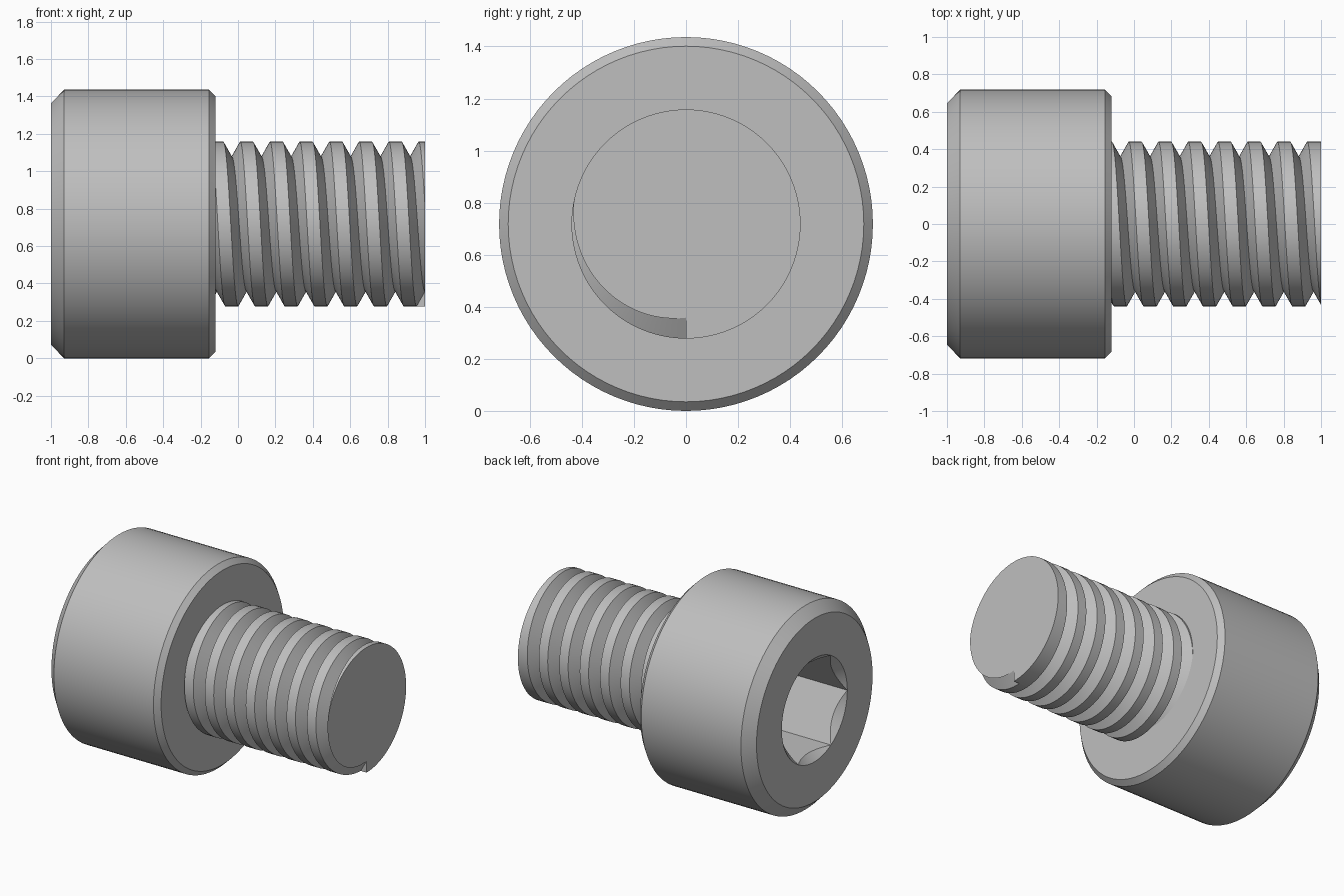
import bpy, bmesh
from math import pi, sin, cos, radians

old = bpy.data.objects.get("Cube")
if old:
    bpy.data.objects.remove(old, do_unlink=True)

SIDES = 96
HEAD_R = 0.718            # head radius, also the height of the axis
CREST_R, ROOT_R = 0.44, 0.36
PITCH, HALF_V = 0.159, 0.045
TURNS = 8
SOCKET_R, SOCKET_DEPTH = 0.364, 0.44

steel = bpy.data.materials.new("grey steel")
steel.use_nodes = True
grey = (0.52, 0.52, 0.52, 1)
steel.diffuse_color = grey
steel.node_tree.nodes["Principled BSDF"].inputs["Base Color"].default_value = grey


def ring_point(bm, x, r, a):
    """Vertex at radius r; the angle runs from the bottom towards the front."""
    return bm.verts.new((x, -r * sin(a), HEAD_R - r * cos(a)))


def skin(bm, columns):
    """Join neighbouring columns of vertices with quads."""
    for c, d in zip(columns, columns[1:]):
        for i in range(len(c) - 1):
            bm.faces.new((c[i], c[i + 1], d[i + 1], d[i]))


def finish(bm, name):
    bmesh.ops.remove_doubles(bm, verts=bm.verts, dist=0.0001)
    bmesh.ops.recalc_face_normals(bm, faces=bm.faces)
    mesh = bpy.data.meshes.new(name)
    bm.to_mesh(mesh)
    bm.free()
    mesh.materials.append(steel)
    obj = bpy.data.objects.new(name, mesh)
    bpy.context.collection.objects.link(obj)
    bpy.ops.object.select_all(action="DESELECT")
    obj.select_set(True)
    bpy.context.view_layer.objects.active = obj
    bpy.ops.object.shade_smooth_by_angle(angle=radians(30))


# Head: chamfered cylinder with a countersunk hexagonal socket
def head_profile(a):
    from_flat = (a + pi / 6) % (pi / 3) - pi / 6
    hexagon = SOCKET_R * cos(pi / 6) / cos(from_flat)
    return [(-0.12, 0.683), (-0.155, HEAD_R), (-0.93, HEAD_R), (-1, 0.645),
            (-1, SOCKET_R), (-1 + SOCKET_R - hexagon, hexagon),
            (-1 + SOCKET_DEPTH, hexagon)]


bm = bmesh.new()
angles = [2 * pi * i / SIDES for i in range(SIDES)]
columns = [[ring_point(bm, x, r, a) for x, r in head_profile(a)] for a in angles]
skin(bm, columns + columns[:1])
bm.faces.new([c[0] for c in columns])     # underside of the head
bm.faces.new([c[-1] for c in columns])    # socket floor
finish(bm, "socket_head")


# Shank: helical V groove that starts with a step at the bottom of the tip
def thread_profile(a):
    points = []
    for k in range(TURNS):
        root = 1 - PITCH * (a / (2 * pi) + k)
        edge = min(root + HALF_V, 1)
        r = ROOT_R + (CREST_R - ROOT_R) * (edge - root) / HALF_V
        if k == 0:
            points.append((1, r))
        points += [(edge, r), (root, ROOT_R), (root - HALF_V, CREST_R)]
    return points


bm = bmesh.new()
columns = []
for i in range(SIDES + 1):
    a = 2 * pi * i / SIDES
    columns.append([ring_point(bm, x, r, a) for x, r in thread_profile(a)])
skin(bm, columns)
bm.faces.new([c[0] for c in columns])                               # tip
bm.faces.new((columns[0][0], columns[0][3], columns[-1][0]))        # step
finish(bm, "threaded_shank")
